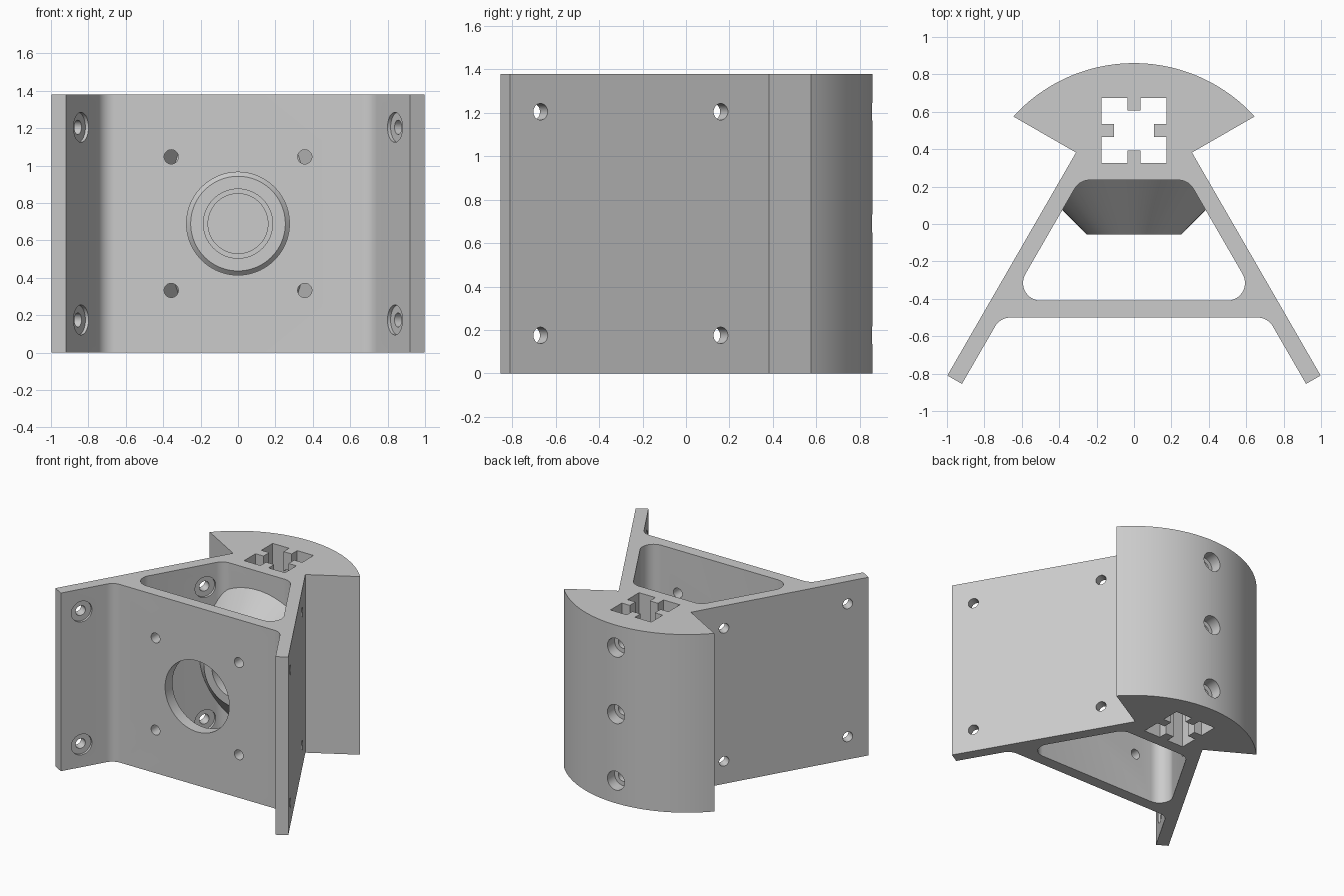
import bpy, bmesh, math
from mathutils import Vector

HEIGHT = 1.38
MID = HEIGHT / 2
FILLET = 0.095
HOLE_ROWS = (MID - 0.515, MID + 0.515)

cube = bpy.data.objects.get("Cube")
if cube:
    bpy.data.objects.remove(cube, do_unlink=True)

grey = bpy.data.materials.new("light grey plastic")
grey.use_nodes = True
grey.diffuse_color = (0.6, 0.6, 0.6, 1)
grey.node_tree.nodes["Principled BSDF"].inputs["Base Color"].default_value = (0.6, 0.6, 0.6, 1)


def finish(name, bm):
    bmesh.ops.recalc_face_normals(bm, faces=bm.faces)
    mesh = bpy.data.meshes.new(name)
    bm.to_mesh(mesh)
    bm.free()
    mesh.materials.append(grey)
    obj = bpy.data.objects.new(name, mesh)
    bpy.context.collection.objects.link(obj)
    return obj


def prism(name, points, low=0.0, high=HEIGHT):
    bm = bmesh.new()
    face = bm.faces.new([bm.verts.new((p[0], p[1], low)) for p in points])
    top = bmesh.ops.extrude_face_region(bm, geom=[face])["geom"]
    bmesh.ops.translate(bm, vec=(0, 0, high - low),
                        verts=[v for v in top if isinstance(v, bmesh.types.BMVert)])
    return finish(name, bm)


def rod(name, start, end, r1, r2=None, sides=48):
    start, end = Vector(start), Vector(end)
    axis = end - start
    bm = bmesh.new()
    bmesh.ops.create_cone(bm, cap_ends=True, segments=sides, radius1=r1,
                          radius2=r1 if r2 is None else r2, depth=axis.length)
    bm.transform(axis.to_track_quat('Z', 'Y').to_matrix().to_4x4())
    bmesh.ops.translate(bm, vec=(start + end) / 2, verts=bm.verts)
    return finish(name, bm)


def combine(target, tool, operation='DIFFERENCE'):
    mod = target.modifiers.new(operation.title(), 'BOOLEAN')
    mod.operation, mod.object, mod.solver = operation, tool, 'EXACT'
    bpy.context.view_layer.objects.active = target
    bpy.ops.object.modifier_apply(modifier=mod.name)
    bpy.data.objects.remove(tool, do_unlink=True)


def rounded(before, corner, after, radius=FILLET, steps=10):
    """Points of a fillet that replaces a corner."""
    before, corner, after = Vector(before), Vector(corner), Vector(after)
    u, v = (before - corner).normalized(), (after - corner).normalized()
    half = u.angle(v) / 2
    centre = corner + (u + v).normalized() * radius / math.sin(half)
    a = corner + u * radius / math.tan(half) - centre
    b = corner + v * radius / math.tan(half) - centre
    sweep = a.angle(b)
    return [centre + (a * math.sin(sweep * (1 - i / steps)) + b * math.sin(sweep * i / steps))
            / math.sin(sweep) for i in range(steps + 1)]


def mirrored(half):
    """Close a right-hand half outline with its mirror image."""
    return half + [(-p[0], p[1]) for p in reversed(half)]


def inner_x(y):
    return 0.92 - (y + 0.855) / math.sqrt(3)


# Frame outline: curved back, side notches, splayed legs, front web
radius, half_sweep = 0.872, math.asin(0.645 / 0.872)
arc = []
for i in range(1, 33):
    a = half_sweep * (i - 0.5) / 31.5
    arc.append((radius * math.sin(a), 0.86 - radius * (1 - math.cos(a))))
tip = (0.92, -0.855)
half = arc + [(0.31, 0.382), (0.998, -0.81), tip]
half += rounded(tip, (inner_x(-0.5), -0.5), (0, -0.5))
frame = prism("bracket_frame", mirrored(half))

# Rounded trapezoid opening
top, bottom = (inner_x(0.235), 0.235), (inner_x(-0.41), -0.41)
half = rounded((0, top[1]), top, bottom) + rounded(top, bottom, (0, bottom[1]))
combine(frame, prism("opening_cutter", mirrored(half), -0.1, HEIGHT + 0.1))

# Conical bearing boss, trimmed to the inside of the walls
boss = rod("bearing_boss", (0, -0.055, MID), (0, 0.275, MID), 0.253, 0.583, 96)
half = [(inner_x(y) + 0.03, y) for y in (0.265, -0.2)]
combine(boss, prism("boss_trim", mirrored(half)), 'INTERSECT')
combine(frame, boss, 'UNION')
combine(frame, rod("bearing_seat", (0, -0.2, MID), (0, 0.06, MID), 0.185, sides=64))
combine(frame, rod("bearing_relief", (0, -0.2, MID), (0, 0.085, MID), 0.16, sides=64))

# Square rail socket with a key on each side
socket = []
for turn in range(4):
    a = turn * math.pi / 2
    for x, y in ((0.175, -0.175), (0.175, -0.035), (0.107, -0.035),
                 (0.107, 0.035), (0.175, 0.035)):
        socket.append((x * math.cos(a) - y * math.sin(a),
                       0.5 + x * math.sin(a) + y * math.cos(a)))
combine(frame, prism("socket_cutter", socket, -0.1, HEIGHT + 0.1))

# Front bore and its four screw holes
combine(frame, rod("front_bore", (0, -0.6, MID), (0, -0.3, MID), 0.275, sides=96))
for x in (-0.357, 0.357):
    for z in (MID - 0.357, MID + 0.357):
        combine(frame, rod("front_screw", (x, -0.6, z), (x, -0.36, z), 0.038, sides=32))

# Side wall holes with shallow washer seats on the inside
for side in (-1, 1):
    normal = Vector((side * math.sqrt(0.75), 0.5, 0))
    for y in (-0.67, 0.16):
        for z in HOLE_ROWS:
            outer = Vector((side * (0.31 + (0.382 - y) / math.sqrt(3)), y, z))
            inner = outer - normal * 0.091
            combine(frame, rod("wall_hole", inner - normal * 0.05,
                               outer + normal * 0.05, 0.038, sides=32))
            combine(frame, rod("washer_seat", inner - normal * 0.05,
                               inner + normal * 0.02, 0.08))

# Counterbored screw holes through the curved back
for z in (HOLE_ROWS[0], MID, HOLE_ROWS[1]):
    combine(frame, rod("back_head", (0, 0.77, z), (0, 1, z), 0.073))
    combine(frame, rod("back_screw", (0, 0.55, z), (0, 1, z), 0.04, sides=32))

bpy.ops.object.select_all(action='DESELECT')
frame.select_set(True)
bpy.context.view_layer.objects.active = frame
bpy.ops.object.shade_smooth_by_angle(angle=math.radians(25))
